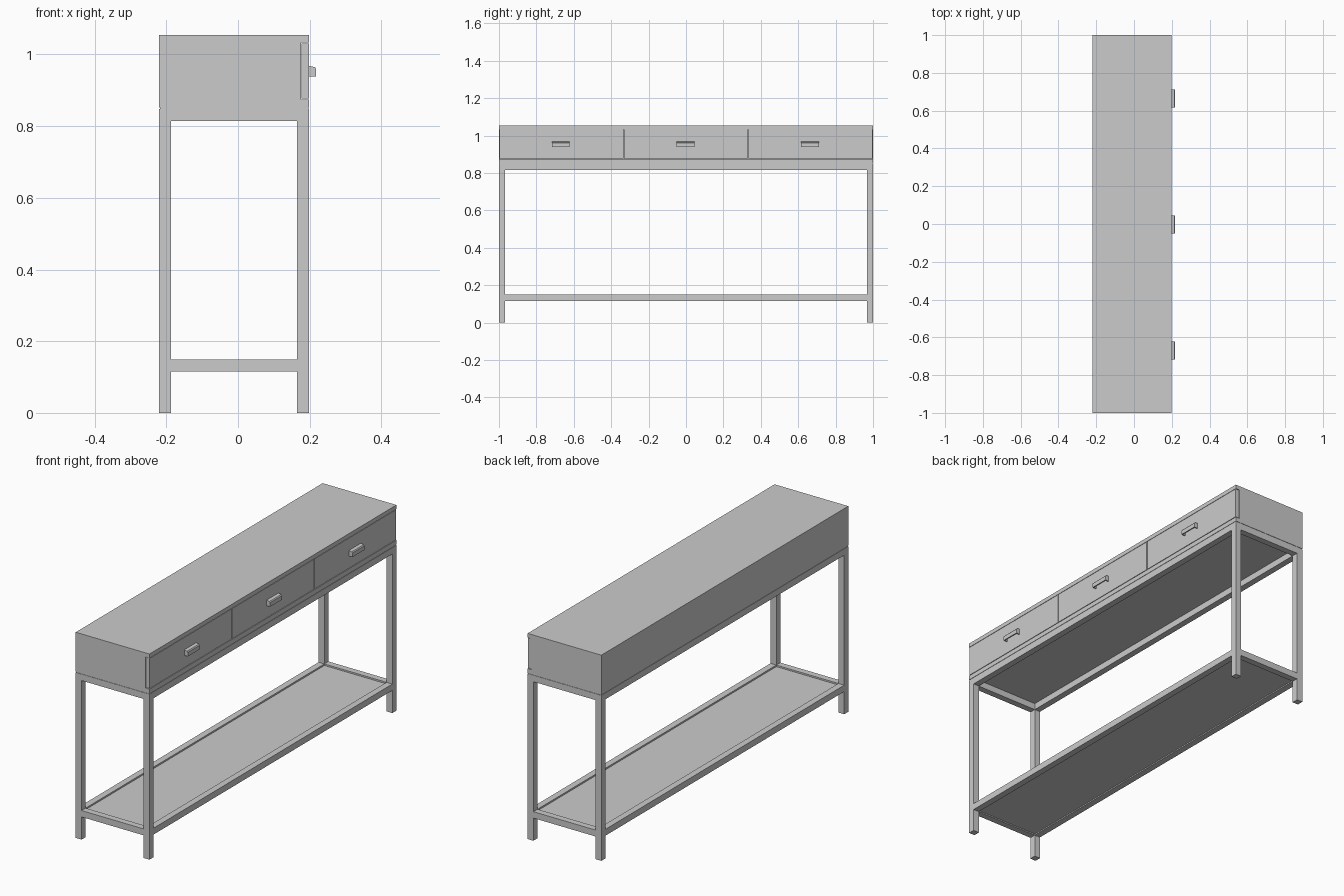
import bpy

if "Cube" in bpy.data.objects:
    bpy.data.objects.remove(bpy.data.objects["Cube"])

X0, X1, Y = -0.22, 0.198, 1.0   # back, front and half length
T = 0.033                       # square tube size


def mesh(name, verts, faces):
    me = bpy.data.meshes.new(name)
    me.from_pydata(verts, [], faces)
    me.update()
    ob = bpy.data.objects.new(name, me)
    bpy.context.collection.objects.link(ob)
    return ob


def box(name, x0, x1, y0, y1, z0, z1):
    v = [(x, y, z) for x in (x0, x1) for y in (y0, y1) for z in (z0, z1)]
    f = [(0, 1, 3, 2), (4, 6, 7, 5), (0, 4, 5, 1), (2, 3, 7, 6), (0, 2, 6, 4), (1, 5, 7, 3)]
    return mesh(name, v, f)


def prism(name, profile, y0, y1):
    """Extrude an (x, z) profile, listed counter-clockwise seen from -y."""
    n = len(profile)
    v = [(x, y, z) for y in (y0, y1) for x, z in profile]
    f = [(i + n, (i + 1) % n + n, (i + 1) % n, i) for i in range(n)]
    return mesh(name, v, f + [tuple(range(n)), tuple(reversed(range(n, 2 * n)))])


# Legs
for xn, x in (("back", X0), ("front", X1 - T)):
    for yn, y in (("left", -Y), ("right", Y - T)):
        box(f"{xn}_{yn}_leg", x, x + T, y, y + T, 0, 0.848)

# Upper and lower rail frames between the legs
for name, z0, z1 in (("upper", 0.815, 0.848), ("lower", 0.116, 0.149)):
    for xn, x in (("back", X0), ("front", X1 - T)):
        box(f"{name}_{xn}_rail", x, x + T, -Y + T, Y - T, z0, z1)
    for yn, y in (("left", -Y), ("right", Y - T)):
        box(f"{name}_{yn}_rail", X0 + T, X1 - T, y, y + T, z0, z1)

# Lower shelf panel set into its frame
box("shelf_panel", X0 + T, X1 - T, -Y + T, Y - T, 0.122, 0.141)

# Cabinet: spacer, bottom board, carcass and top board
box("spacer", X0 + 0.002, X1 - 0.002, -Y + 0.002, Y - 0.002, 0.848, 0.852)
box("bottom_board", X0, X1, -Y, Y, 0.852, 0.874)
box("carcass", X0, 0.176, -Y, Y, 0.874, 1.033)
box("top_board", X0, X1, -Y, Y, 1.033, 1.054)

# Drawer fronts with cup pulls, open underneath
W = 2 * Y / 3
CUP = [(0.197, 0.968), (0.197, 0.963), (0.209, 0.961), (0.213, 0.957), (0.213, 0.939),
       (0.218, 0.939), (0.218, 0.960), (0.214, 0.965)]
CAP = [(0.197, 0.939), (0.218, 0.939), (0.218, 0.960), (0.214, 0.965), (0.197, 0.968)]
for i in range(3):
    c = (i - 1) * W
    box(f"drawer_front_{i}", 0.177, X1, c - W / 2 + 0.002, c + W / 2 - 0.002, 0.877, 1.031)
    h = c - 0.003
    prism(f"pull_{i}", CUP, h - 0.048, h + 0.048)
    prism(f"pull_left_cap_{i}", CAP, h - 0.048, h - 0.043)
    prism(f"pull_right_cap_{i}", CAP, h + 0.043, h + 0.048)
